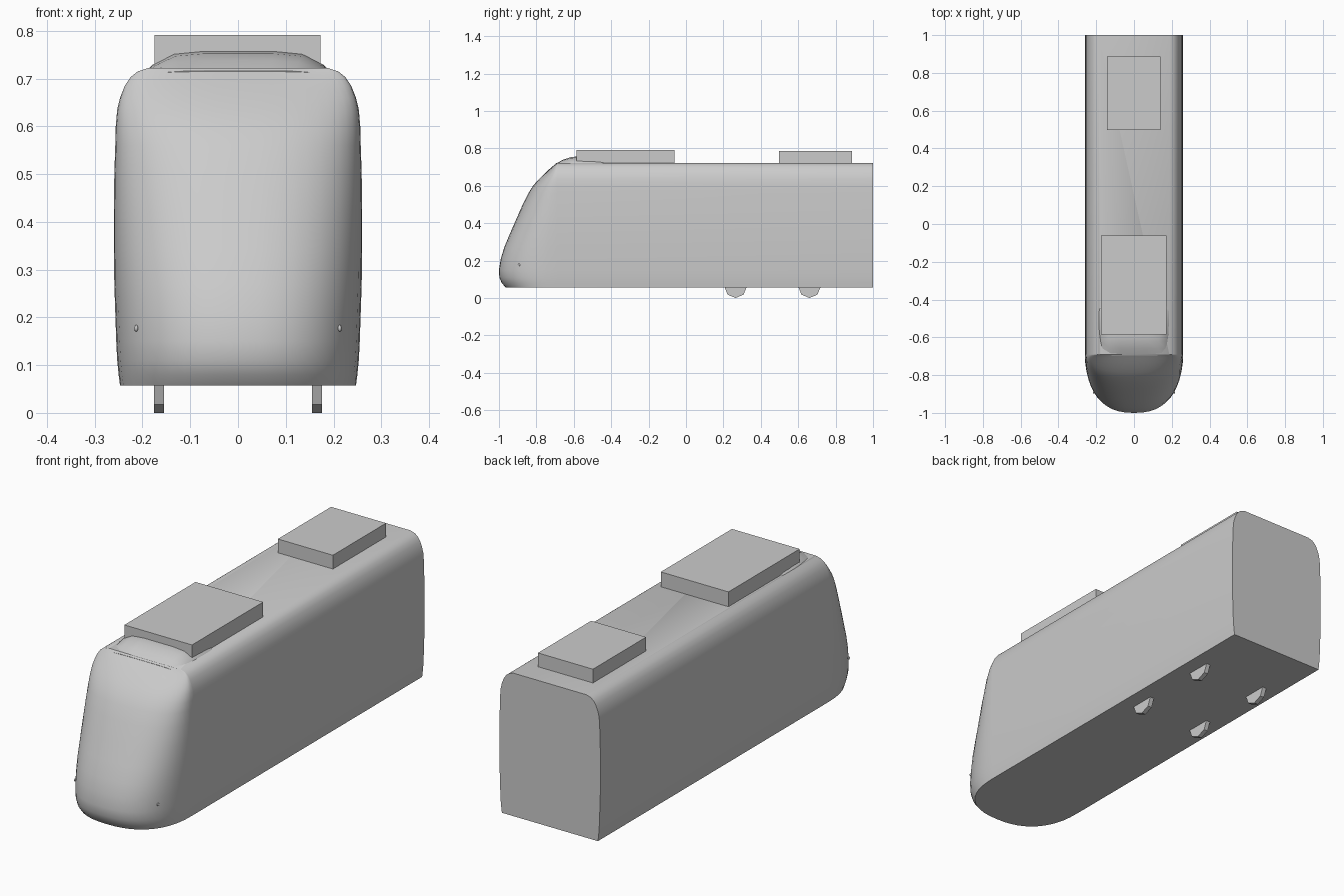
import bpy, bmesh, math
from mathutils import Matrix, Vector

cube = bpy.data.objects.get("Cube")
if cube:
    bpy.data.objects.remove(cube, do_unlink=True)

grey = bpy.data.materials.new("plain_grey")
grey.use_nodes = True
COLOUR = (0.6, 0.6, 0.6, 1)
grey.diffuse_color = COLOUR
grey.node_tree.nodes["Principled BSDF"].inputs["Base Color"].default_value = COLOUR


def finish(name, bm, smooth=None):
    bmesh.ops.recalc_face_normals(bm, faces=bm.faces[:])
    mesh = bpy.data.meshes.new(name)
    bm.to_mesh(mesh)
    bm.free()
    mesh.materials.append(grey)
    ob = bpy.data.objects.new(name, mesh)
    bpy.context.collection.objects.link(ob)
    if smooth:
        bpy.ops.object.select_all(action='DESELECT')
        ob.select_set(True)
        bpy.context.view_layer.objects.active = ob
        bpy.ops.object.shade_smooth_by_angle(angle=math.radians(smooth))
    return ob


def loft(bm, rings, closed=True):
    loops = [[bm.verts.new(p) for p in ring] for ring in rings]
    n = len(loops[0])
    for a, b in zip(loops, loops[1:]):
        for i in range(n):
            j = (i + 1) % n
            bm.faces.new((a[i], a[j], b[j], b[i]))
    bm.faces.new(loops[0])
    bm.faces.new(loops[-1])


def box(name, low, high):
    bm = bmesh.new()
    low, high = Vector(low), Vector(high)
    bmesh.ops.create_cube(bm, size=1)
    bmesh.ops.scale(bm, vec=high - low, verts=bm.verts)
    bmesh.ops.translate(bm, vec=(low + high) / 2, verts=bm.verts)
    return finish(name, bm)


# Carriage shell: stacked plan outlines (height, half width, nose tip y)
SEAM, TAIL, POWER, STEPS = -0.69, 1.0, 2.4, 24
LEVELS = [(0.057, 0.247, -0.965), (0.08, 0.25, -0.985), (0.11, 0.253, -0.998),
          (0.15, 0.255, -1.0), (0.21, 0.257, -0.99), (0.27, 0.259, -0.972),
          (0.34, 0.26, -0.943), (0.42, 0.26, -0.908), (0.50, 0.259, -0.873),
          (0.56, 0.257, -0.843), (0.60, 0.256, -0.818), (0.635, 0.253, -0.787),
          (0.66, 0.247, -0.762), (0.685, 0.237, -0.735), (0.703, 0.225, -0.714),
          (0.715, 0.21, -0.70), (0.722, 0.188, -0.692)]


def outline(z, width, tip):
    ring = [(width, TAIL, z)]
    for i in range(STEPS + 1):
        t = math.pi * i / STEPS
        c, s = math.cos(t), math.sin(t)
        x = math.copysign(abs(c) ** (2 / POWER), c) * width
        ring.append((x, SEAM + (tip - SEAM) * abs(s) ** (2 / POWER), z))
    return ring + [(-width, TAIL, z)]


bm = bmesh.new()
loft(bm, [outline(*level) for level in LEVELS])
finish("carriage_shell", bm, 35)

# Roof fairing behind the windscreen: (y, half width, top height)
SECTIONS = [(-0.70, 0.168, 0.716), (-0.66, 0.178, 0.738), (-0.62, 0.185, 0.752),
            (-0.575, 0.19, 0.758), (-0.52, 0.194, 0.75), (-0.46, 0.194, 0.745),
            (-0.435, 0.19, 0.735), (-0.42, 0.18, 0.72)]
bm = bmesh.new()
rings = []
for y, w, top in SECTIONS:
    base = 0.71
    half = [(w, base), (w * 0.94, base + (top - base) * 0.4),
            (w * 0.71, base + (top - base) * 0.88), (w * 0.4, top)]
    rings.append([(x, y, z) for x, z in half] + [(-x, y, z) for x, z in reversed(half)])
loft(bm, rings)
finish("roof_fairing", bm, 40)

# Roof equipment boxes
box("front_roof_unit", (-0.175, -0.585, 0.71), (0.173, -0.062, 0.791))
box("rear_roof_unit", (-0.143, 0.497, 0.71), (0.14, 0.888, 0.786))

# Low-poly wheels and small nose lamps, mirrored left and right
for side, x in (("left", 1), ("right", -1)):
    for place, y in (("front", 0.265), ("rear", 0.66)):
        bm = bmesh.new()
        bmesh.ops.create_cone(bm, cap_ends=True, segments=8, radius1=0.06, radius2=0.06,
                              depth=0.021, matrix=Matrix.Translation((x * 0.165, y, 0.06))
                              @ Matrix.Rotation(math.pi / 2, 4, 'Y'))
        finish(f"{place}_{side}_wheel", bm)
    bm = bmesh.new()
    bmesh.ops.create_uvsphere(bm, u_segments=12, v_segments=8, radius=1,
                              matrix=Matrix.Translation((x * 0.213, -0.892, 0.177))
                              @ Matrix.Diagonal((0.004, 0.006, 0.007, 1)))
    finish(f"{side}_nose_lamp", bm, 60)
